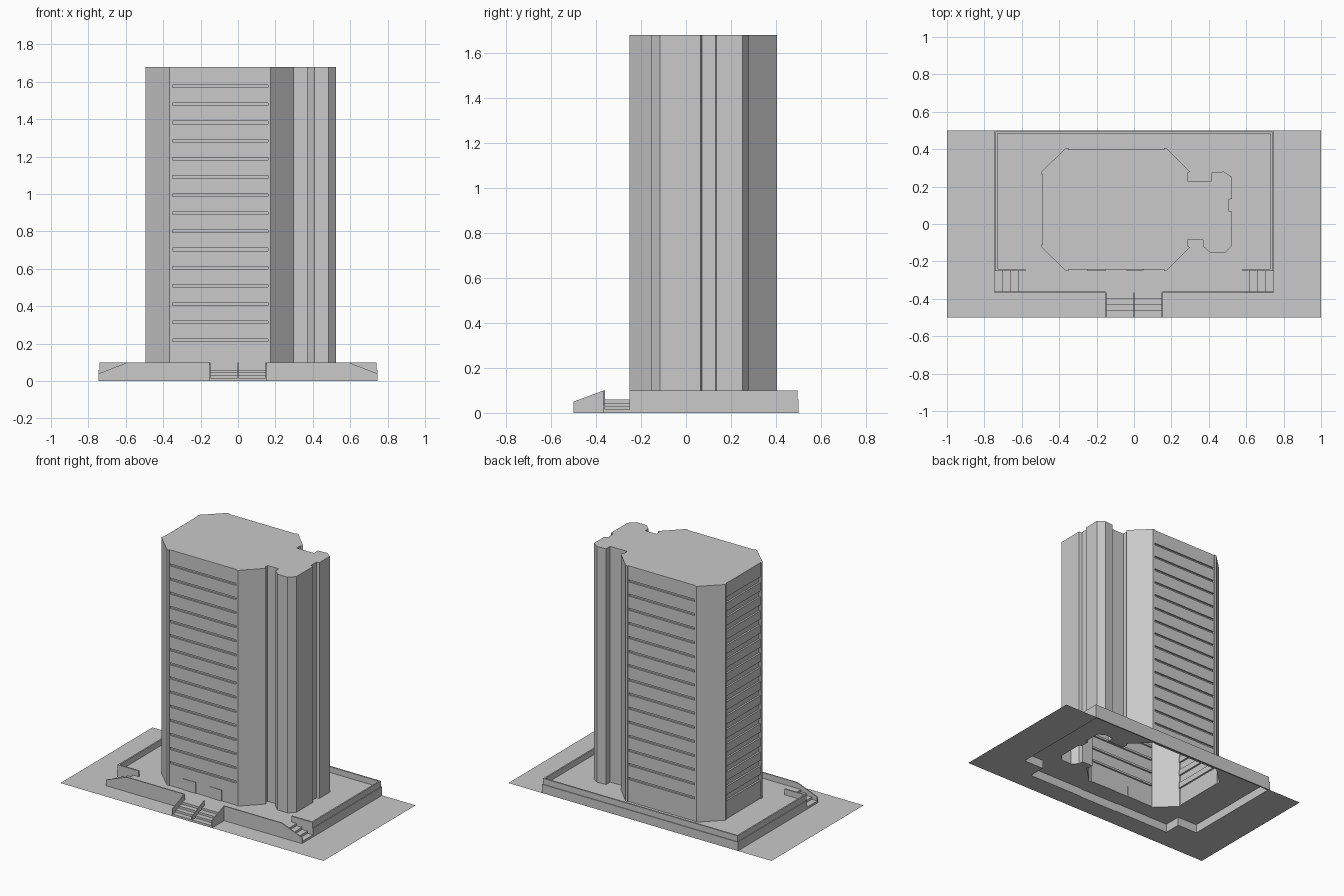
import bpy, bmesh

if "Cube" in bpy.data.objects:
    bpy.data.objects.remove(bpy.data.objects["Cube"])

grey = bpy.data.materials.new("concrete grey")
grey.use_nodes = True
colour = (0.588, 0.588, 0.588, 1)
grey.diffuse_color = colour
grey.node_tree.nodes["Principled BSDF"].inputs["Base Color"].default_value = colour


def finish(name, bm, fix=True):
    if fix:
        bmesh.ops.recalc_face_normals(bm, faces=bm.faces)
    mesh = bpy.data.meshes.new(name)
    bm.to_mesh(mesh)
    bm.free()
    mesh.materials.append(grey)
    obj = bpy.data.objects.new(name, mesh)
    bpy.context.collection.objects.link(obj)
    return obj


def box(name, x0, x1, y0, y1, z0, z1):
    bm = bmesh.new()
    bmesh.ops.create_cube(bm, size=1)
    for v in bm.verts:
        v.co = (x1 if v.co.x > 0 else x0, y1 if v.co.y > 0 else y0, z1 if v.co.z > 0 else z0)
    return finish(name, bm)


def slab(name, profile, axis, lo, hi):
    """Extrude a 2D profile (horizontal, z) along x or y."""
    bm = bmesh.new()
    rings = []
    for t in (lo, hi):
        rings.append([bm.verts.new((t, a, z) if axis == "x" else (a, t, z)) for a, z in profile])
    n = len(profile)
    for ring in rings:
        bm.faces.new(ring)
    for i in range(n):
        j = (i + 1) % n
        bm.faces.new((rings[0][i], rings[0][j], rings[1][j], rings[1][i]))
    return finish(name, bm)


# Main levels and extents
FLOOR, RAIL, TOP = 0.06, 0.1, 1.68
W, BACK, FRONT, TERRACE = 0.745, 0.5, -0.25, -0.365
STAIR = 0.58


def outline(r, s):
    """Tower plan: r recesses the long fronts, s recesses the end wall."""
    front = [(-.365, -.25), (-.35, -.25), (-.35, -.25 + r), (.16, -.25 + r), (.16, -.25), (.175, -.25)]
    core = [(.3, -.125), (.285, -.115), (.285, -.085), (.37, -.085), (.37, -.12), (.41, -.155),
            (.485, -.155), (.525, -.115), (.525, .065), (.505, .07), (.505, .13), (.525, .135),
            (.525, .25), (.48, .28), (.415, .275), (.415, .23), (.285, .23), (.285, .27), (.3, .28)]
    back = [(x, .155 - y) for x, y in reversed(front)]
    end = [(-.495, .28), (-.495, .265), (-.495 + s, .265), (-.495 + s, -.11), (-.495, -.11), (-.495, -.125)]
    return front + core + back + end


# Tower: stacked rings with a recessed shadow line at every storey
FLAT, DEEP = 0.006, 0.018
levels = [(FLOOR, FLAT, FLAT)]
for k in range(15):
    z = 0.225 + k * 0.097
    levels += [(z - .04, FLAT, FLAT), (z - .04, FLAT, DEEP), (z - .014, FLAT, DEEP),
               (z - .014, DEEP, DEEP), (z, DEEP, DEEP), (z, FLAT, FLAT)]
levels.append((TOP, FLAT, FLAT))
bm = bmesh.new()
rings = [[bm.verts.new((x, y, z)) for x, y in outline(r, s)] for z, r, s in levels]
for a, b in zip(rings, rings[1:]):
    for i in range(len(a)):
        j = (i + 1) % len(a)
        if (a[i].co - b[i].co).length + (a[j].co - b[j].co).length > 1e-5:
            bm.faces.new((a[i], a[j], b[j], b[i]))
bm.faces.new(rings[-1])
bmesh.ops.remove_doubles(bm, verts=bm.verts, dist=1e-5)
bmesh.ops.dissolve_degenerate(bm, edges=bm.edges, dist=1e-5)
finish("tower", bm)

# Podium deck, open beneath the tower
bm = bmesh.new()
deck = [(-W, BACK), (-W, FRONT), (-STAIR, FRONT), (-STAIR, TERRACE),
        (STAIR, TERRACE), (STAIR, FRONT), (W, FRONT), (W, BACK)]
for loop in (deck, outline(FLAT, FLAT)):
    vs = [bm.verts.new((x, y, FLOOR)) for x, y in loop]
    for i in range(len(vs)):
        bm.edges.new((vs[i - 1], vs[i]))
bmesh.ops.triangle_fill(bm, edges=bm.edges, use_beauty=True, normal=(0, 0, 1))
finish("podium_deck", bm, False)

# Ground sheet around the podium
bm = bmesh.new()
for x0, x1, y0, y1 in ((-1, -W, -.5, .5), (W, 1, -.5, .5), (-W, W, -.5, TERRACE)):
    bm.faces.new([bm.verts.new((x, y, 0)) for x, y in ((x0, y0), (x1, y0), (x1, y1), (x0, y1))])
bmesh.ops.remove_doubles(bm, verts=bm.verts, dist=1e-5)
finish("ground", bm, False)

# Podium walls with a slimmer parapet on top
T = 0.01
box("back_wall", -W, W, BACK - T, BACK, 0, FLOOR)
box("back_parapet", -W + .005, W - .005, BACK - T - .005, BACK - .005, FLOOR, RAIL)
for side, s in (("right", -1), ("left", 1)):
    def span(a, b):
        return sorted((s * a, s * b))

    box(side + "_wall", *span(W - T, W), FRONT, BACK, 0, FLOOR)
    box(side + "_parapet", *span(W - T - .005, W - .005), FRONT, BACK - .005, FLOOR, RAIL)
    box(side + "_return_wall", *span(STAIR, W - .005), FRONT, FRONT + T, 0, RAIL)

    # Terrace wall that slopes down beside the end stairs
    slab(side + "_terrace_wall", [(s * x, z) for x, z in
         ((.15, 0), (W, 0), (W, .04), (.59, RAIL), (.15, RAIL))], "y", TERRACE - .004, TERRACE + .004)

    # End stairs climbing toward the middle
    run = (W - STAIR) / 4
    steps = [(s * STAIR, 0), (s * W, 0)]
    for k in range(4):
        x = W - k * run
        steps += [(s * x, (k + 1) * FLOOR / 4), (s * (x - run), (k + 1) * FLOOR / 4)]
    slab(side + "_end_stairs", steps, "y", TERRACE + .004, FRONT)

    # Sloping cheek wall of the entrance stairs
    slab(side + "_cheek_wall", [(-.5, 0), (TERRACE, 0), (TERRACE, RAIL), (-.5, .05)],
         "x", *span(.147, .153))

# Entrance stairs and centre rail
run = (TERRACE + .5) / 4
steps = [(TERRACE, 0), (-.5, 0)]
for k in range(4):
    y = -.5 + k * run
    steps += [(y, (k + 1) * FLOOR / 4), (y + run, (k + 1) * FLOOR / 4)]
slab("entrance_stairs", steps, "x", -.147, .147)
slab("centre_rail", [(-.5, 0), (TERRACE, 0), (TERRACE, RAIL), (-.5, .04)], "x", -.002, .002)

# Entrance door plates
for name, x0, x1 in (("right_door", -.25, -.15), ("left_door", -.04, .05)):
    box(name, x0, x1, -.248, -.242, FLOOR, .135)
